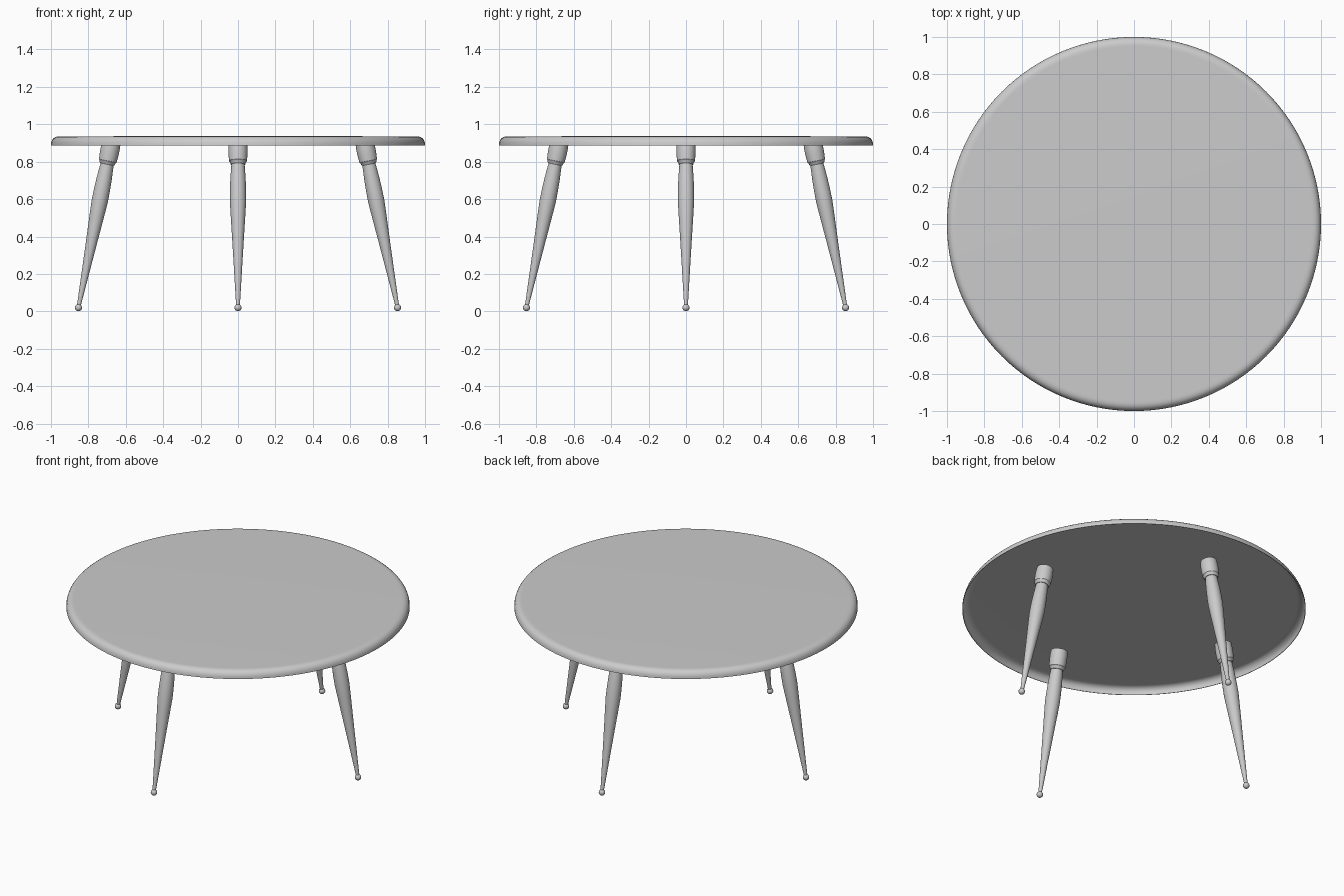
import bpy
import bmesh
import math
from mathutils import Matrix

cube = bpy.data.objects.get("Cube")
if cube:
    bpy.data.objects.remove(cube, do_unlink=True)

# One plain grey for the whole table
grey = bpy.data.materials.new("plain grey")
grey.use_nodes = True
colour = (0.6, 0.6, 0.6, 1)
grey.diffuse_color = colour
grey.node_tree.nodes["Principled BSDF"].inputs["Base Color"].default_value = colour


def lathe(name, profile, sides, matrix=Matrix()):
    """Turn a (radius, height) profile about its own axis."""
    bm = bmesh.new()
    verts = [bm.verts.new((r, 0, z)) for r, z in profile]
    edges = [bm.edges.new(pair) for pair in zip(verts, verts[1:])]
    bmesh.ops.spin(bm, geom=verts + edges, cent=(0, 0, 0), axis=(0, 0, 1),
                   angle=math.tau, steps=sides, use_merge=False)
    bmesh.ops.remove_doubles(bm, verts=bm.verts, dist=0.0001)
    bmesh.ops.recalc_face_normals(bm, faces=bm.faces)
    mesh = bpy.data.meshes.new(name)
    bm.to_mesh(mesh)
    bm.free()
    mesh.materials.append(grey)
    obj = bpy.data.objects.new(name, mesh)
    bpy.context.collection.objects.link(obj)
    obj.matrix_world = matrix
    bpy.ops.object.select_all(action='DESELECT')
    obj.select_set(True)
    bpy.context.view_layer.objects.active = obj
    bpy.ops.object.shade_smooth_by_angle(angle=math.radians(35))
    return obj


# Thin round top whose rim curves down around a hollow underside
outside = [(0, 0.937), (0.95, 0.9358), (0.963, 0.9355), (0.977, 0.932), (0.988, 0.924),
           (0.995, 0.914), (0.999, 0.902), (1, 0.888)]
inside = [(0.997, 0.888), (0.996, 0.902), (0.992, 0.913), (0.985, 0.922),
          (0.975, 0.929), (0.962, 0.9325), (0.95, 0.9328), (0, 0.934)]
lathe("table_top", outside + inside, 128)

# Turned leg parts, measured along the leg from the centre of the foot
ball = [(0.019 * math.sin(a), -0.019 * math.cos(a))
        for a in (math.pi * i / 12 for i in range(13))]
shaft = [(0, 0.008), (0.01, 0.012), (0.013, 0.06), (0.021, 0.2), (0.031, 0.37),
         (0.039, 0.5), (0.0435, 0.58), (0.043, 0.64), (0.041, 0.7),
         (0.037, 0.76), (0.035, 0.785), (0, 0.79)]
collar = [(0, 0.781), (0.038, 0.781), (0.041, 0.785), (0.043, 0.795),
          (0.048, 0.8), (0.051, 0.84), (0.051, 0.875), (0.049, 0.903), (0, 0.903)]

# Four legs leaning outward, one on each side
lean = Matrix.Translation((0.853, 0, 0.02)) @ Matrix.Rotation(math.radians(-11.3), 4, 'Y')
for side, turn in (("left", 0), ("back", 90), ("right", 180), ("front", 270)):
    place = Matrix.Rotation(math.radians(turn), 4, 'Z') @ lean
    lathe(side + "_foot", ball, 24, place)
    lathe(side + "_leg", shaft, 32, place)
    lathe(side + "_collar", collar, 32, place)
